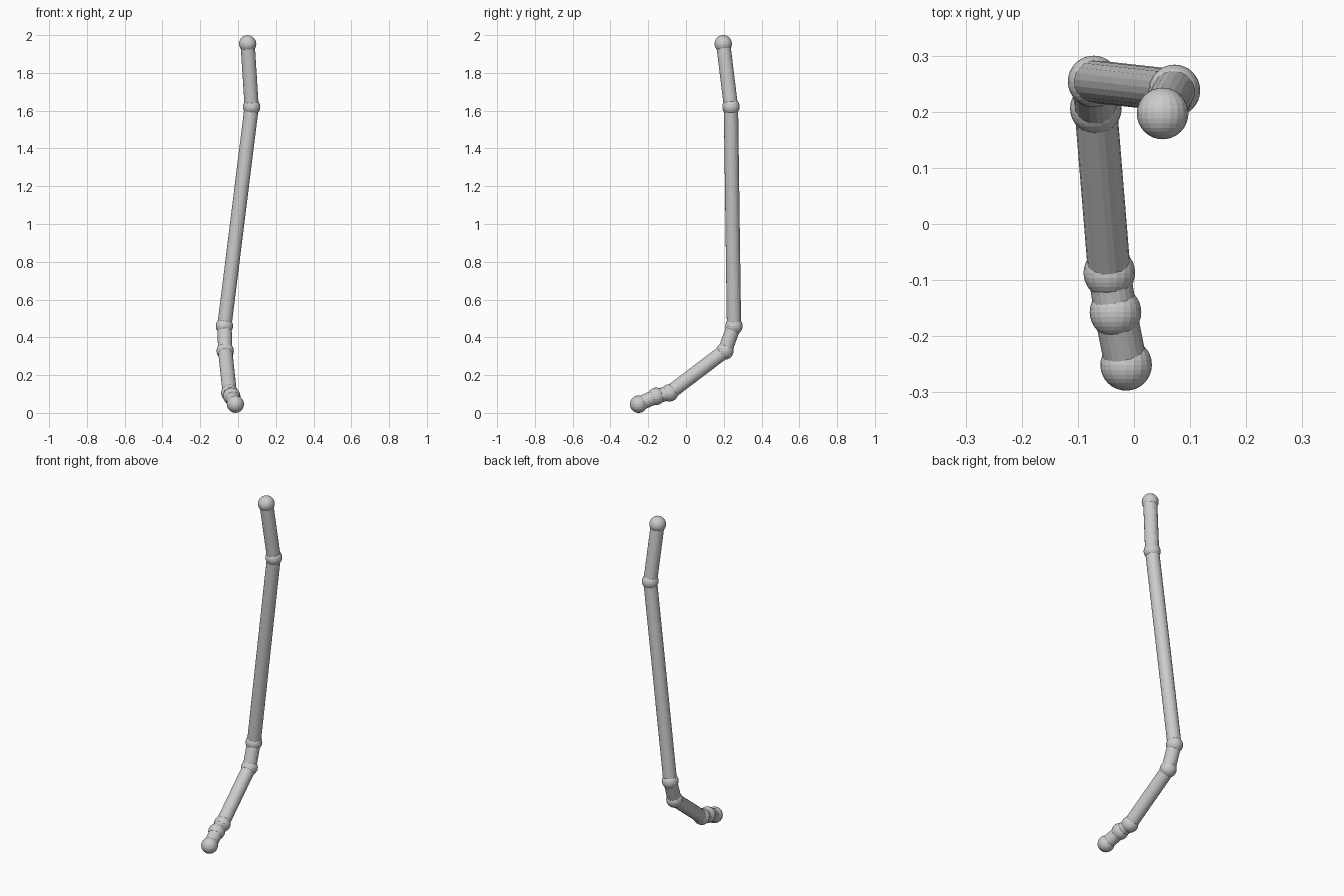
import bpy
from mathutils import Vector, Matrix
from math import radians

if "Cube" in bpy.data.objects:
    bpy.data.objects.remove(bpy.data.objects["Cube"])

JOINT_R, BONE_R, SIDES = 0.046, 0.038, 20

# Joint centres from the top of the limb down to the tip
joints = [Vector(p) for p in (
    (0.051, 0.197, 1.954), (0.072, 0.238, 1.62), (-0.072, 0.254, 0.46),
    (-0.068, 0.206, 0.328), (-0.044, -0.087, 0.106),
    (-0.033, -0.157, 0.088), (-0.014, -0.251, 0.046))]


def add_joint(name, centre):
    bpy.ops.mesh.primitive_uv_sphere_add(
        segments=SIDES, ring_count=16, radius=JOINT_R,
        location=centre, rotation=(radians(90), 0, 0))
    bpy.context.object.name = name


def add_bone(name, a, b):
    d = b - a
    bpy.ops.mesh.primitive_cylinder_add(vertices=SIDES, radius=BONE_R, depth=d.length)
    o = bpy.context.object
    o.name = name
    o.matrix_world = (Matrix.Translation((a + b) / 2)
                      @ d.to_track_quat('Z', 'Y').to_matrix().to_4x4())


# Ball joints
for i, p in enumerate(joints, 1):
    add_joint(f"joint_{i}", p)

# Straight rods between neighbouring joints
for i, (a, b) in enumerate(zip(joints, joints[1:]), 1):
    add_bone(f"rod_{i}", a, b)
